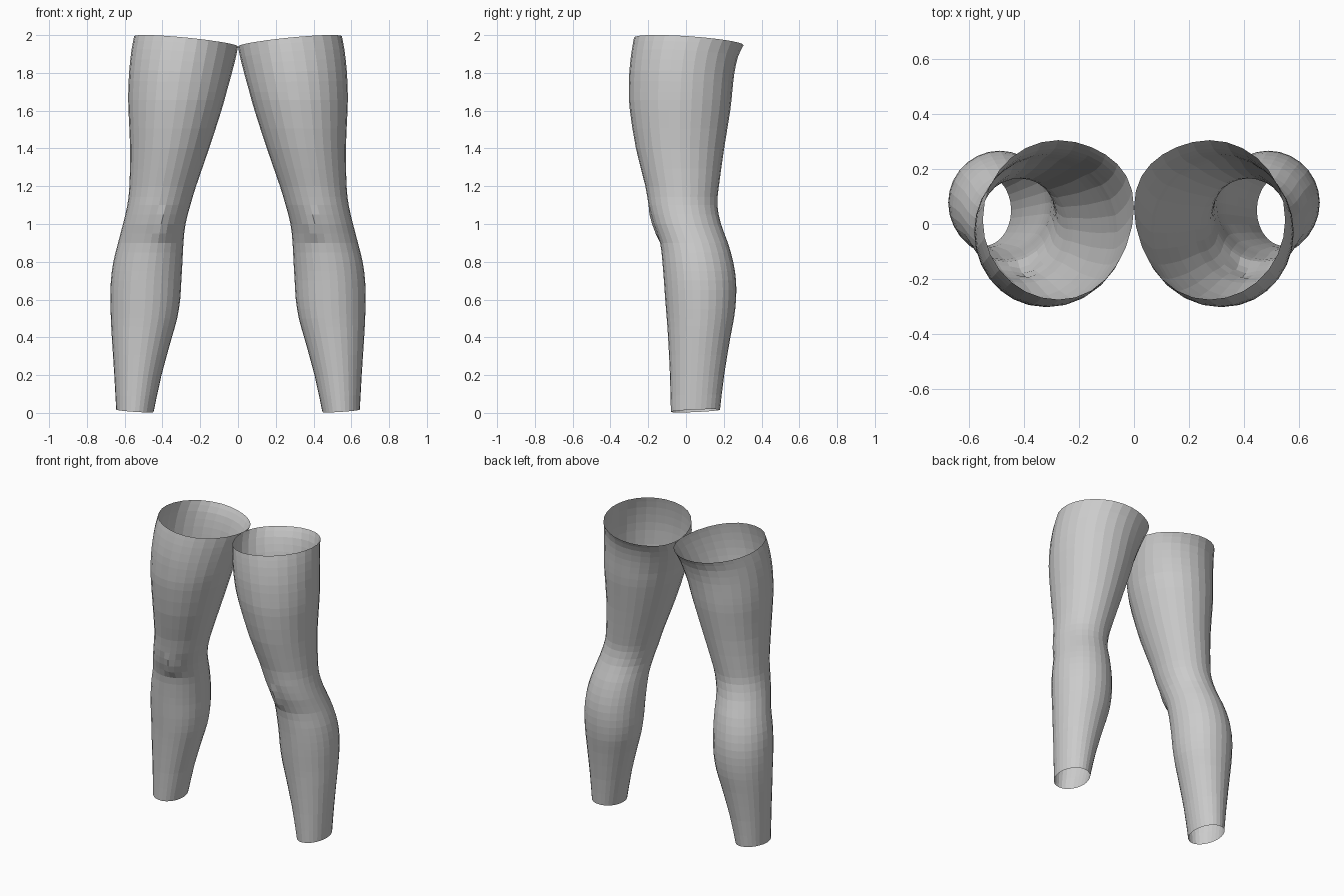
import bpy
import bmesh
import math

if "Cube" in bpy.data.objects:
    bpy.data.objects.remove(bpy.data.objects["Cube"])

SIDES = 28

# z, inner x, outer x, front y, back y
PROFILE = [
    (0.011, 0.447, 0.645, -0.080, 0.180),
    (0.20, 0.405, 0.655, -0.085, 0.202),
    (0.40, 0.350, 0.668, -0.095, 0.235),
    (0.50, 0.322, 0.673, -0.102, 0.254),
    (0.60, 0.306, 0.676, -0.110, 0.265),
    (0.70, 0.300, 0.673, -0.117, 0.265),
    (0.80, 0.294, 0.660, -0.125, 0.250),
    (0.90, 0.289, 0.635, -0.137, 0.222),
    (1.00, 0.278, 0.609, -0.172, 0.185),
    (1.10, 0.252, 0.586, -0.198, 0.166),
    (1.20, 0.222, 0.575, -0.215, 0.174),
    (1.40, 0.153, 0.571, -0.265, 0.202),
    (1.60, 0.088, 0.580, -0.297, 0.234),
    (1.70, 0.060, 0.581, -0.302, 0.245),
    (1.80, 0.035, 0.576, -0.300, 0.255),
    (1.90, 0.012, 0.564, -0.288, 0.275),
    (1.967, 0.000, 0.550, -0.275, 0.305),
]


def spline(p0, p1, p2, p3, t):
    return tuple(0.5 * (2 * b + (c - a) * t + (2 * a - 5 * b + 4 * c - d) * t * t
                        + (3 * b - a - 3 * c + d) * t ** 3)
                 for a, b, c, d in zip(p0, p1, p2, p3))


def refined(rows):
    out, n = [], len(rows)
    for i in range(n - 1):
        a, b, c, d = (rows[max(0, min(n - 1, i + k))] for k in (-1, 0, 1, 2))
        out.append(b)
        out.append(spline(a, b, c, d, 0.5))
    return out + [rows[-1]]


def ring(row):
    z, xi, xo, yf, yb = row
    cx, cy = (xi + xo) / 2, (yf + yb) / 2
    rx, ry = (xo - xi) / 2, (yb - yf) / 2
    top = max(0.0, (z - 1.7) / 0.267)
    low = max(0.0, 1 - z / 0.2)
    pts = []
    for i in range(SIDES):
        a = 2 * math.pi * i / SIDES
        c, s = math.cos(a), math.sin(a)
        x, y = cx + rx * c, cy + ry * s
        # inner point of the top opening sits slightly to the back
        y += 0.045 * top * max(0.0, -c) ** 3
        # slanted top and ankle openings
        zz = z + top * (0.027 * c - 0.020 * s) + low * (0.007 * c + 0.006 * s)
        # small kneecap fold
        if s < -0.6 and 0.94 < z < 1.08 and 0.36 < x < 0.43:
            y -= 0.012
        pts.append((x, y, zz))
    return pts


def make_leg(name, side, mat):
    bm = bmesh.new()
    rings = [[bm.verts.new((side * x, y, z)) for x, y, z in ring(r)]
             for r in refined(PROFILE)]
    for lo, hi in zip(rings, rings[1:]):
        for i in range(SIDES):
            j = (i + 1) % SIDES
            quad = [lo[i], lo[j], hi[j], hi[i]]
            bm.faces.new(quad if side > 0 else quad[::-1])
    me = bpy.data.meshes.new(name)
    bm.to_mesh(me)
    bm.free()
    me.materials.append(mat)
    ob = bpy.data.objects.new(name, me)
    bpy.context.collection.objects.link(ob)


grey = bpy.data.materials.new("light grey")
grey.diffuse_color = (0.6, 0.6, 0.6, 1)
grey.use_nodes = True
grey.node_tree.nodes["Principled BSDF"].inputs["Base Color"].default_value = grey.diffuse_color

# open leg sleeves, mirrored about the middle
make_leg("right_leg_sleeve", 1, grey)
make_leg("left_leg_sleeve", -1, grey)
